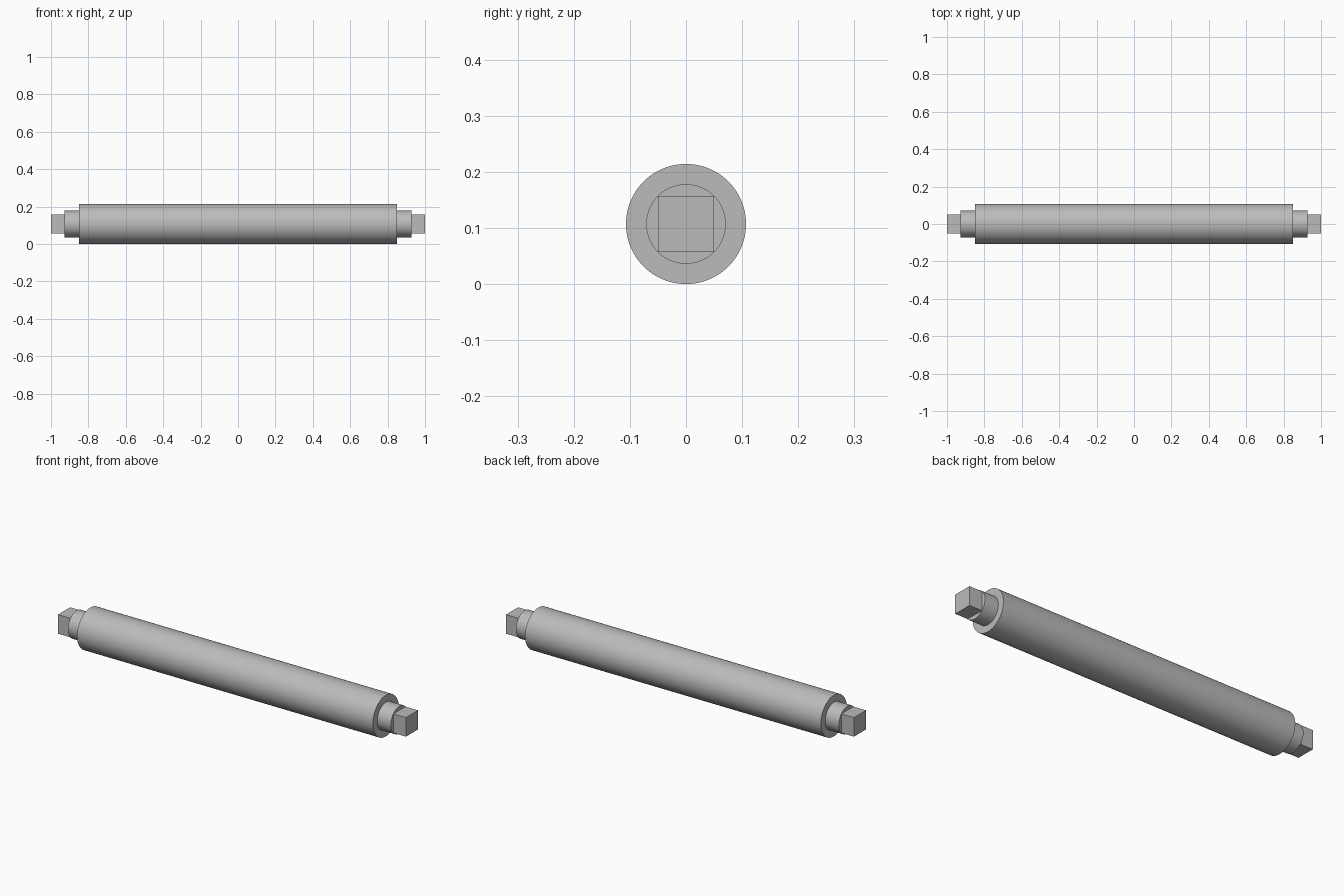
import bpy
import math

default = bpy.data.objects.get("Cube")
if default:
    bpy.data.objects.remove(default, do_unlink=True)

ROLLER_R, JOURNAL_R, SQUARE = 0.107, 0.071, 0.099
ROLLER_X, JOURNAL_X, END_X = 0.85, 0.928, 1.0
AXIS_Z = ROLLER_R

steel = bpy.data.materials.new("grey_steel")
steel.use_nodes = True
colour = (0.5, 0.5, 0.5, 1)
steel.diffuse_color = colour
steel.node_tree.nodes["Principled BSDF"].inputs["Base Color"].default_value = colour


def finish(name):
    obj = bpy.context.object
    obj.name = name
    obj.data.materials.append(steel)
    return obj


def rod(name, radius, x0, x1):
    """Round bar lying along x."""
    bpy.ops.mesh.primitive_cylinder_add(
        vertices=96, radius=radius, depth=abs(x1 - x0),
        location=((x0 + x1) / 2, 0, AXIS_Z), rotation=(0, math.pi / 2, 0))
    bpy.ops.object.shade_smooth_by_angle(angle=math.radians(30))
    return finish(name)


def square_end(name, x0, x1):
    """Square drive bar lying along x."""
    bpy.ops.mesh.primitive_cube_add(size=1, location=((x0 + x1) / 2, 0, AXIS_Z))
    obj = finish(name)
    obj.scale = (abs(x1 - x0), SQUARE, SQUARE)
    return obj


# Main roller body
rod("roller_body", ROLLER_R, -ROLLER_X, ROLLER_X)

# Stepped journal and square drive at each end
for side, s in (("left", 1), ("right", -1)):
    rod(side + "_journal", JOURNAL_R, s * ROLLER_X, s * JOURNAL_X)
    square_end(side + "_square_end", s * JOURNAL_X, s * END_X)
